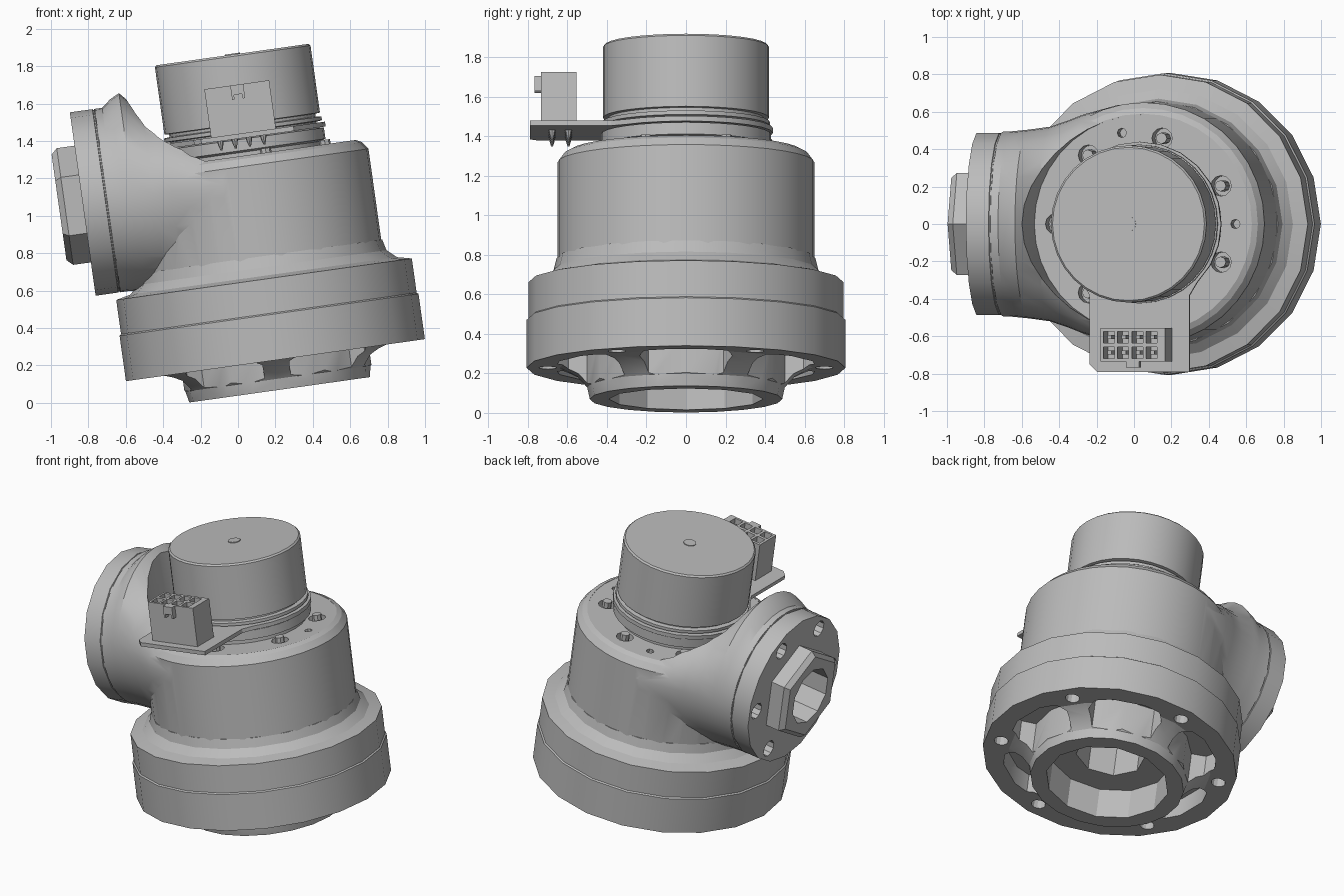
import bpy, bmesh
from math import sin, cos, pi, radians
from mathutils import Matrix, Vector

if "Cube" in bpy.data.objects:
    bpy.data.objects.remove(bpy.data.objects["Cube"])

grey = bpy.data.materials.new("machined grey")
grey.use_nodes = True
COLOUR = (0.5, 0.5, 0.5, 1)
grey.diffuse_color = COLOUR
grey.node_tree.nodes["Principled BSDF"].inputs["Base Color"].default_value = COLOUR

parts = []
SIDEWAYS = Matrix.Rotation(-pi / 2, 4, "Y")  # turns the lathe axis towards -x


def finish(name, bm, matrix=Matrix()):
    bm.transform(matrix)
    bmesh.ops.recalc_face_normals(bm, faces=bm.faces)
    mesh = bpy.data.meshes.new(name)
    bm.to_mesh(mesh)
    bm.free()
    mesh.materials.append(grey)
    ob = bpy.data.objects.new(name, mesh)
    bpy.context.collection.objects.link(ob)
    parts.append(ob)
    return ob


def loft(name, sections, matrix=Matrix()):
    """Skin equal-length loops of points and cap both ends."""
    bm = bmesh.new()
    rings = [[bm.verts.new(p) for p in loop] for loop in sections]
    for a, b in zip(rings, rings[1:]):
        for i in range(len(a)):
            j = (i + 1) % len(a)
            bm.faces.new((a[i], a[j], b[j], b[i]))
    bm.faces.new(rings[0])
    bm.faces.new(rings[-1])
    return finish(name, bm, matrix)


def lathe(name, profile, sides=32, matrix=Matrix()):
    """Solid of revolution from (radius, height) points."""
    turns = [2 * pi * i / sides for i in range(sides)]
    return loft(name, [[(r * cos(t), r * sin(t), h) for t in turns]
                       for r, h in profile], matrix)


def rod(name, r, x, y, low, high, sides=12):
    return lathe(name, [(r, low), (r, high)], sides, Matrix.Translation((x, y, 0)))


def prism(name, outline, low, high):
    return loft(name, [[(x, y, h) for x, y in outline] for h in (low, high)])


def box(name, x, y, low, high):
    return prism(name, [(x[0], y[0]), (x[1], y[0]), (x[1], y[1]), (x[0], y[1])], low, high)


def combine(ob, tools, operation="DIFFERENCE"):
    """Apply a boolean with each tool, then discard the tools."""
    for tool in tools:
        mod = ob.modifiers.new("shape", "BOOLEAN")
        mod.operation, mod.solver, mod.object = operation, "EXACT", tool
    bpy.context.view_layer.update()
    graph = bpy.context.evaluated_depsgraph_get()
    mesh = bpy.data.meshes.new_from_object(ob.evaluated_get(graph))
    ob.modifiers.clear()
    ob.data = mesh
    for tool in tools:
        parts.remove(tool)
        bpy.data.objects.remove(tool)


def polar(r, degrees):
    return r * cos(radians(degrees)), r * sin(radians(degrees))


# Base flange with flared hub, scooped between six ribs, bored and drilled
base = lathe("base_flange", [(.487, -.16), (.50, -.10), (.555, -.04), (.64, 0), (.807, 0),
                             (.807, .245), (.798, .252), (.798, .437), (.72, .455),
                             (.67, .50), (.655, .56)], 20)
tools = [lathe("bore", [(.39, -.3), (.39, .05)], 12),
         lathe("inner_bore", [(.22, .0), (.22, .36)], 8)]
for k in range(6):
    scoop = [(.505, -22), (.505, 0), (.505, 22), (.60, 23), (.665, 18), (.685, 9),
             (.685, -9), (.665, -18), (.60, -23)]
    tools.append(prism("scoop", [polar(r, 60 * k + a) for r, a in scoop], -.3, .13))
    tools.append(rod("bolt_hole", .045, *polar(.70, 60 * k + 30), -.2, .2))
combine(base, tools)

# Housing: upright barrel blended into the side port, cleared around the motor
housing = lathe("housing", [(.65, .40), (.65, 1.05), (.62, 1.09), (.59, 1.106)], 36)
sections = []
for x, half, top in [(-.77, .495, 1.465), (-.73, .495, 1.465), (-.68, .50, 1.505),
                     (-.63, .505, 1.53), (-.52, .52, 1.41), (-.43, .55, 1.37),
                     (-.34, .585, 1.34), (-.15, .637, 1.19), (0, .64, 1.09)]:
    loop = []
    for i in range(36):
        y, rise = polar(1, 10 * i)
        loop.append((x, half * y, .97 + rise * (top - .97 if rise > 0 else min(half, .55))))
    sections.append(loop)
combine(housing, [loft("port_neck", sections)], "UNION")
tools = [lathe("motor_clearance", [(.585, 1.104), (.585, 1.2), (.61, 1.8)], 36)]
for k in range(7):
    tools.append(rod("screw_hole", .055, *polar(.47, 25.7 + 360 / 7 * k), .98, 1.3))
for a in (0, 103, -103):
    tools.append(rod("dowel_hole", .025, *polar(.5, a), 1.0, 1.3, 8))
combine(housing, tools)
for k in range(7):
    rod("screw", .03, *polar(.47, 25.7 + 360 / 7 * k), .97, 1.13, 8)

# Side port: bolt flange and bored hexagonal boss
port_place = Matrix.Translation((0, 0, .97)) @ SIDEWAYS
port = lathe("port_flange", [(.495, .75), (.495, .772), (.490, .774), (.490, .780),
                             (.495, .782), (.495, .904)], 18, port_place)
boss = lathe("port_boss", [(.315, .86), (.315, 1.0), (.285, 1.032)], 6, port_place)
combine(port, [lathe("port_hole", [(.055, .78), (.055, 1.0)], 10,
                     port_place @ Matrix.Translation((*polar(.41, 60 * k + 30), 0)))
               for k in range(6)])
combine(port, [boss], "UNION")
combine(port, [lathe("port_bore", [(.19, .80), (.19, 1.2)], 10, port_place)])

# Motor can with stepped mounting rings and shaft end
lathe("motor", [(.40, 1.09), (.40, 1.125), (.43, 1.135), (.43, 1.195), (.395, 1.2),
                (.395, 1.232), (.425, 1.236), (.425, 1.256), (.395, 1.26), (.395, 1.275),
                (.42, 1.278), (.42, 1.64), (.41, 1.65)], 32)
rod("motor_shaft", .04, 0, 0, 1.64, 1.655, 16)

# Circuit board reaching forward under the connector
arc = [polar(.44, a) for a in range(-45, 226, 15)]
prism("circuit_board", [(-.27, -.75), (-.23, -.79), (.27, -.79), (.27, -.38)] +
      arc + [(-.27, -.38)], 1.2, 1.226)

# Connector with eight contact pockets, latch and soldered pins
connector = box("connector", (-.175, .175), (-.735, -.555), 1.22, 1.487)
spots = [(-.129 + .077 * i, -.688 + .083 * j) for i in range(4) for j in range(2)]
combine(connector, [box("pocket", (x - .03, x + .03), (y - .031, y + .031), 1.30, 1.6)
                    for x, y in spots])
for x, y in spots:
    box("contact", (x - .011, x + .011), (y - .011, y + .011), 1.29, 1.46)
    lathe("solder_pin", [(.018, 1.2), (.014, 1.18), (.005, 1.15)], 8,
          Matrix.Translation((x, y + .01, 0)))
box("latch", (-.035, .035), (-.768, -.73), 1.435, 1.487)
for side in (-1, 1):
    box("latch_guide", sorted((side * .022, side * .035)), (-.768, -.73), 1.41, 1.44)

# Lean the whole assembly and soften the round surfaces
lean = Matrix.Translation((.2, 0, .228)) @ Matrix.Rotation(radians(-8), 4, "Y")
bpy.ops.object.select_all(action="DESELECT")
for ob in parts:
    ob.data.transform(lean)
    ob.select_set(True)
bpy.context.view_layer.objects.active = base
bpy.ops.object.shade_smooth_by_angle(angle=radians(25))
